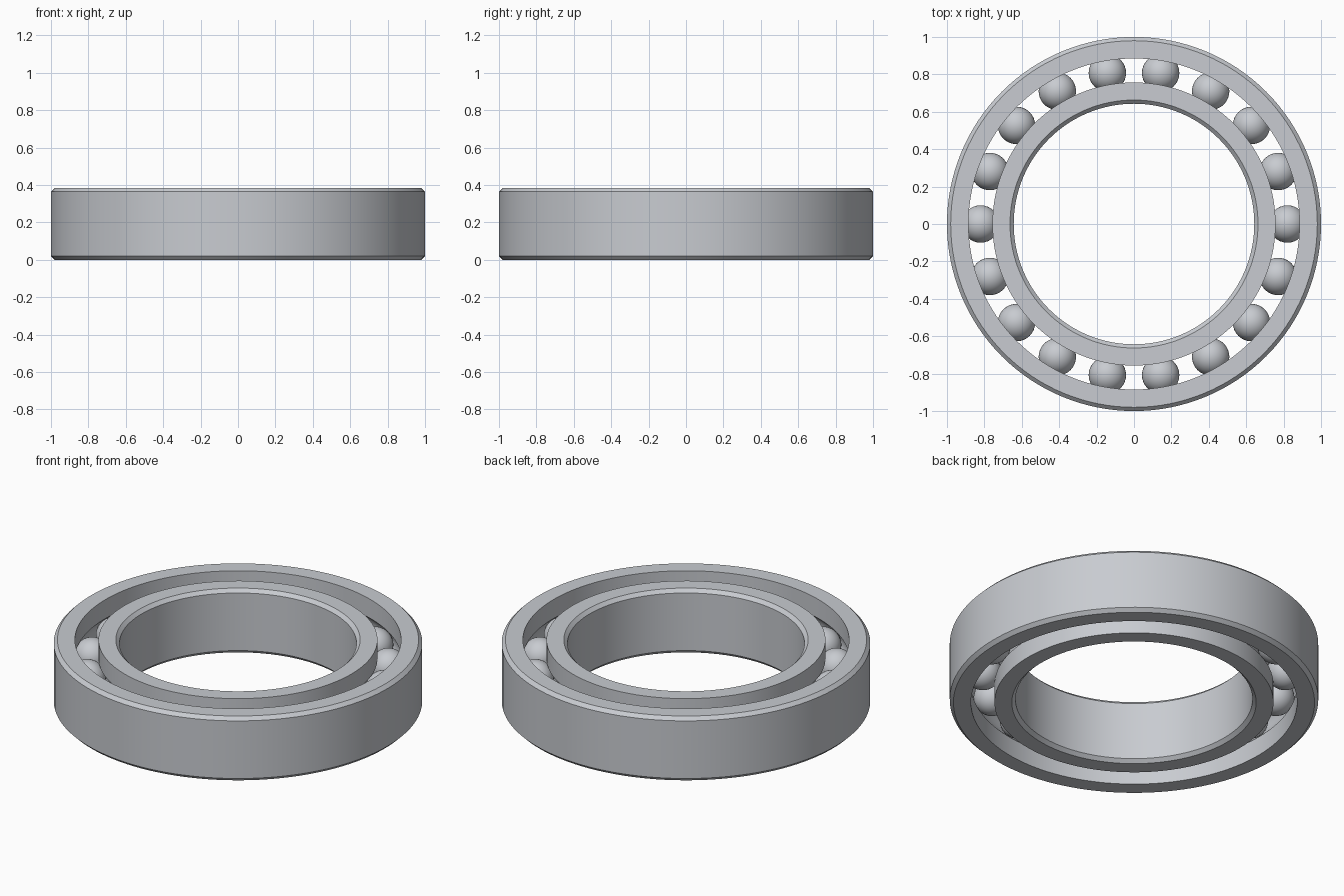
import bpy, bmesh
from math import asin, cos, sin, pi, sqrt, radians
from mathutils import Matrix, Vector

cube = bpy.data.objects.get("Cube")
if cube:
    bpy.data.objects.remove(cube, do_unlink=True)

HEIGHT = 0.385
MID = HEIGHT / 2
PITCH = 0.82          # radius of the circle of ball centres
BALL = 0.1
BALL_COUNT = 18
CHAMFER = 0.02
SEGMENTS = 128

steel = bpy.data.materials.new("brushed steel")
steel.use_nodes = True
colour = (0.58, 0.60, 0.635, 1)
steel.diffuse_color = colour
steel.node_tree.nodes["Principled BSDF"].inputs["Base Color"].default_value = colour


def finish(name, bm):
    bmesh.ops.recalc_face_normals(bm, faces=bm.faces)
    mesh = bpy.data.meshes.new(name)
    bm.to_mesh(mesh)
    bm.free()
    mesh.materials.append(steel)
    obj = bpy.data.objects.new(name, mesh)
    bpy.context.collection.objects.link(obj)
    bpy.ops.object.select_all(action='DESELECT')
    obj.select_set(True)
    bpy.context.view_layer.objects.active = obj
    bpy.ops.object.shade_smooth_by_angle(angle=radians(25))
    return obj


def ring(name, plain, grooved):
    """Lathe a race with a chamfered plain wall and a ball groove in the other."""
    side = 1 if plain > grooved else -1
    cut = CHAMFER * side
    groove = BALL + 0.002
    half = asin(sqrt(groove ** 2 - (grooved - PITCH) ** 2) / groove)
    profile = [(grooved, 0), (plain - cut, 0), (plain, CHAMFER),
               (plain, HEIGHT - CHAMFER), (plain - cut, HEIGHT), (grooved, HEIGHT)]
    for i in range(13):
        a = half * (1 - i / 6)
        profile.append((PITCH + side * groove * cos(a), MID + groove * sin(a)))

    bm = bmesh.new()
    loops = []
    for s in range(SEGMENTS):
        turn = Matrix.Rotation(2 * pi * s / SEGMENTS, 3, 'Z')
        loops.append([bm.verts.new(turn @ Vector((r, 0, z))) for r, z in profile])
    for s, a in enumerate(loops):
        b = loops[(s + 1) % SEGMENTS]
        for i in range(len(profile)):
            j = (i + 1) % len(profile)
            bm.faces.new((a[i], b[i], b[j], a[j]))
    return finish(name, bm)


# Races
ring("outer_race", 1.0, 0.885)
ring("inner_race", 0.643, 0.757)

# Balls evenly spaced between the races
for n in range(BALL_COUNT):
    a = 2 * pi * n / BALL_COUNT
    bm = bmesh.new()
    bmesh.ops.create_uvsphere(bm, u_segments=32, v_segments=20, radius=BALL,
                              matrix=Matrix.Translation((PITCH * cos(a), PITCH * sin(a), MID)))
    finish(f"ball_{n + 1}", bm)
